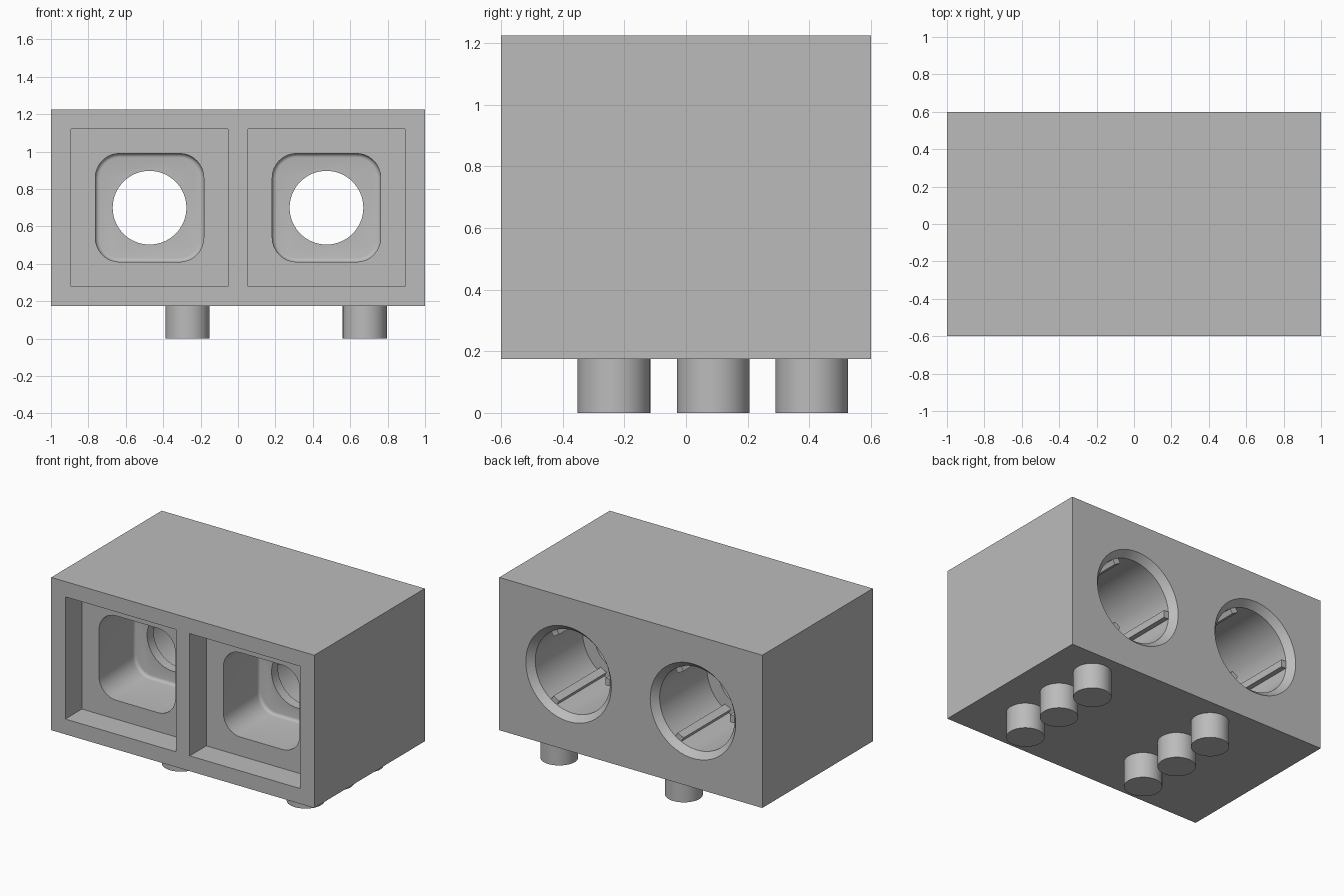
import bpy, bmesh, math
from mathutils import Matrix, Vector

if "Cube" in bpy.data.objects:
    bpy.data.objects.remove(bpy.data.objects["Cube"])

grey = bpy.data.materials.new("plain grey")
grey.diffuse_color = (0.5, 0.5, 0.5, 1)
grey.use_nodes = True
grey.node_tree.nodes["Principled BSDF"].inputs["Base Color"].default_value = grey.diffuse_color

CZ = 0.70            # height of the socket axes
SOCKETS = (-0.473, 0.473)


def finish(name, bm):
    bmesh.ops.recalc_face_normals(bm, faces=bm.faces[:])
    me = bpy.data.meshes.new(name)
    bm.to_mesh(me)
    bm.free()
    ob = bpy.data.objects.new(name, me)
    bpy.context.collection.objects.link(ob)
    me.materials.append(grey)
    return ob


def block(name, size, matrix):
    bm = bmesh.new()
    bmesh.ops.create_cube(bm, size=1)
    bmesh.ops.scale(bm, vec=size, verts=bm.verts[:])
    bmesh.ops.transform(bm, matrix=matrix, verts=bm.verts[:])
    return finish(name, bm)


def loft(name, sections):
    """Closed solid through rings; each section is a list of points."""
    bm = bmesh.new()
    rings = [[bm.verts.new(p) for p in s] for s in sections]
    n = len(rings[0])
    for a, b in zip(rings, rings[1:]):
        for i in range(n):
            bm.faces.new((a[i], a[(i + 1) % n], b[(i + 1) % n], b[i]))
    bm.faces.new(rings[0])
    bm.faces.new(rings[-1])
    return finish(name, bm)


def circle(x, y, r, n=64):
    return [(x + r * math.cos(2 * math.pi * i / n), y,
             CZ + r * math.sin(2 * math.pi * i / n)) for i in range(n)]


def rounded_square(x, y, half, radius, steps=8):
    pts = []
    for q in range(4):
        mid = math.radians(45 + 90 * q)
        cx = math.copysign(half - radius, math.cos(mid))
        cz = math.copysign(half - radius, math.sin(mid))
        for k in range(steps + 1):
            a = math.pi / 2 * (q + k / steps)
            pts.append((x + cx + radius * math.cos(a), y, CZ + cz + radius * math.sin(a)))
    return pts


def cut(body, cutter):
    mod = body.modifiers.new(cutter.name, 'BOOLEAN')
    mod.operation = 'DIFFERENCE'
    mod.solver = 'EXACT'
    mod.object = cutter
    bpy.context.view_layer.objects.active = body
    bpy.ops.object.modifier_apply(modifier=mod.name)
    bpy.data.objects.remove(cutter)


def smooth(ob):
    bpy.ops.object.select_all(action='DESELECT')
    ob.select_set(True)
    bpy.context.view_layer.objects.active = ob
    bpy.ops.object.shade_smooth_by_angle(angle=math.radians(30))


# main housing
body = block("housing", (2.0, 1.2, 1.05), Matrix.Translation((0, 0, 0.70)))

for x in SOCKETS:
    # square front recess
    cut(body, block("recess", (0.84, 0.38, 0.84), Matrix.Translation((x, -0.61, CZ))))
    # rounded pocket with a filleted floor
    f = 0.022
    rings = [rounded_square(x, -0.5, 0.29, 0.13)]
    for k in range(5):
        a = math.pi / 2 * k / 4
        inset = f * (1 - math.cos(a))
        rings.append(rounded_square(x, -0.03 - f + f * math.sin(a), 0.29 - inset, 0.13 - inset))
    cut(body, loft("pocket", rings))
    # small through hole
    cut(body, loft("through_hole", [circle(x, -0.1, 0.197), circle(x, 0.1, 0.197)]))
    # rear bore with a chamfered mouth
    cut(body, loft("bore", [circle(x, 0.04, 0.285), circle(x, 0.555, 0.285),
                            circle(x, 0.6, 0.325), circle(x, 0.65, 0.325)]))
    # three grip ribs along the bore
    for deg in (60, 180, 300):
        turn = Matrix.Rotation(-math.radians(deg), 4, 'Y')
        m = Matrix.Translation((x, 0.295, CZ)) @ turn @ Matrix.Translation((0.275, 0, 0))
        block("grip_rib", (0.05, 0.52, 0.05), m)
smooth(body)

# pegs under the housing
for x in (-0.27, 0.678):
    for y in (-0.234, 0.088, 0.408):
        bm = bmesh.new()
        bmesh.ops.create_cone(bm, cap_ends=True, segments=48, radius1=0.118, radius2=0.118,
                              depth=0.18, matrix=Matrix.Translation((x, y, 0.09)))
        smooth(finish("peg", bm))
